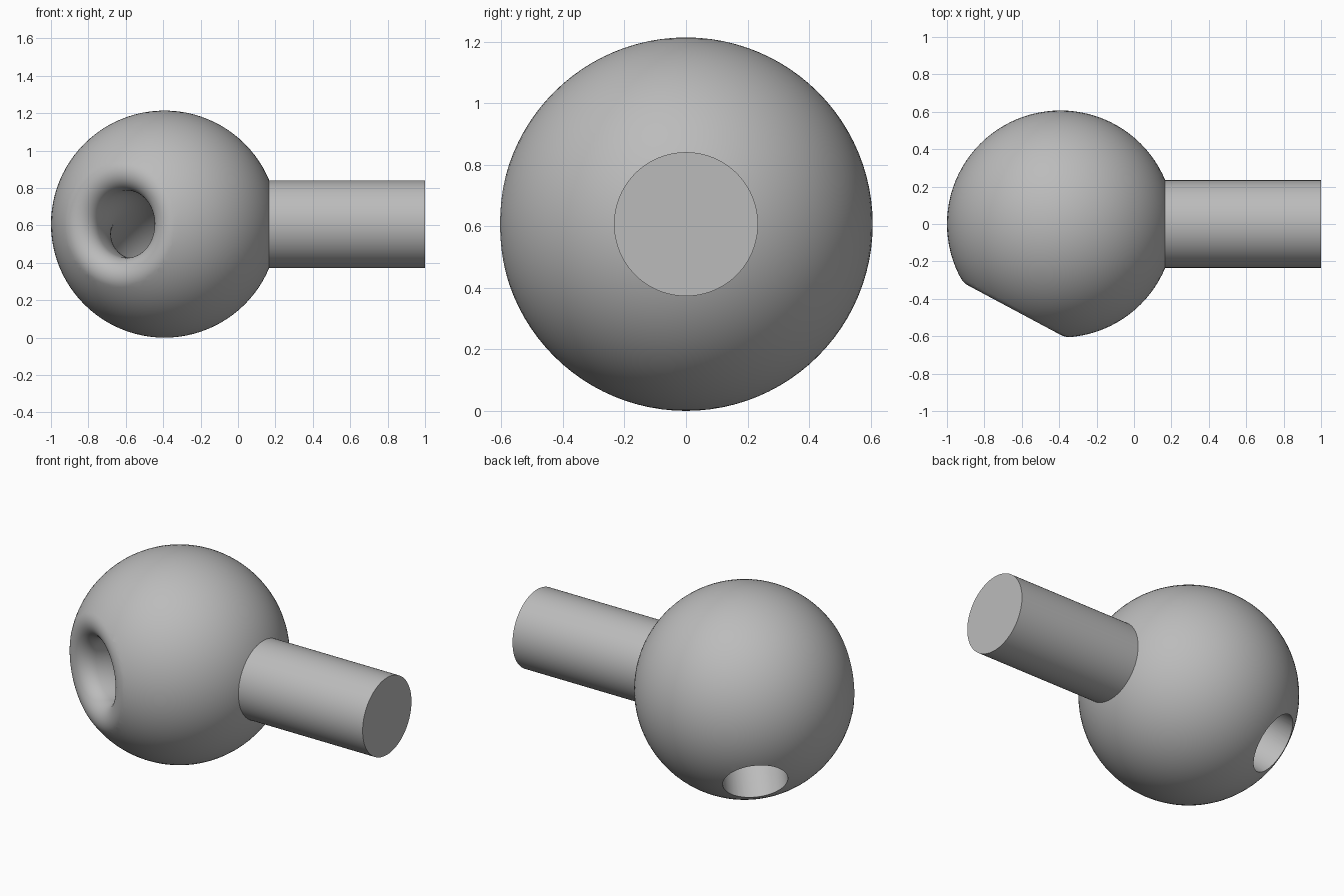
import bpy, bmesh
from math import radians, pi, sin, cos
from mathutils import Vector, Matrix

if "Cube" in bpy.data.objects:
    bpy.data.objects.remove(bpy.data.objects["Cube"], do_unlink=True)

R = 0.607                                  # ball radius
CENTRE = Vector((-0.393, 0, R))
FRONT = Vector((-0.47, -0.88, 0)).normalized()       # axis of the filleted hole
REAR = Vector((-0.545, 0.60, -0.59)).normalized()    # axis of the sharp-edged hole
HOLE, FILLET = 0.18, 0.10

grey = bpy.data.materials.new("grey")
grey.use_nodes = True
grey.diffuse_color = (0.5, 0.5, 0.5, 1)
grey.node_tree.nodes["Principled BSDF"].inputs["Base Color"].default_value = (0.5, 0.5, 0.5, 1)


def make_object(name, bm):
    mesh = bpy.data.meshes.new(name)
    bmesh.ops.recalc_face_normals(bm, faces=bm.faces)
    bm.to_mesh(mesh)
    bm.free()
    mesh.materials.append(grey)
    obj = bpy.data.objects.new(name, mesh)
    bpy.context.collection.objects.link(obj)
    return obj


def smooth(obj):
    bpy.ops.object.select_all(action='DESELECT')
    obj.select_set(True)
    bpy.context.view_layer.objects.active = obj
    bpy.ops.object.shade_smooth_by_angle(angle=radians(30))


def sweep(name, stations, sides=64):
    """Closed tube through (point, direction, radius) stations."""
    bm = bmesh.new()
    rings = []
    last = stations[0][1]
    across = last.orthogonal().normalized()
    for point, direction, radius in stations:
        across = last.rotation_difference(direction) @ across
        last = direction
        other = direction.cross(across)
        rings.append([bm.verts.new(point + radius * (cos(a) * across + sin(a) * other))
                      for a in (2 * pi * i / sides for i in range(sides))])
    for a, b in zip(rings, rings[1:]):
        for i in range(sides):
            j = (i + 1) % sides
            bm.faces.new((a[i], a[j], b[j], b[i]))
    bm.faces.new(rings[0])
    bm.faces.new(rings[-1])
    return make_object(name, bm)


# Tunnel cutter: flared mouth, smooth bend, plain exit
seat = HOLE + FILLET
depth = ((R - FILLET) ** 2 - seat ** 2) ** 0.5
stations = [(CENTRE + FRONT * (R + 0.1), -FRONT, 0.5)]
for i in range(15):
    a = radians(58 + (180 - 58) * i / 14)
    stations.append((CENTRE + FRONT * (depth + FILLET * sin(a)), -FRONT,
                     seat + FILLET * cos(a)))
start, end = FRONT * depth, REAR * depth
for i in range(1, 21):
    t = i / 20
    point = start * (1 - t) ** 2 + end * t ** 2
    heading = (end * t - start * (1 - t)).normalized()
    stations.append((CENTRE + point, heading, HOLE))
stations.append((CENTRE + REAR * (R + 0.1), REAR, HOLE))
cutter = sweep("tunnel_cutter", stations)

# Ball, with the tunnel cut through it
bm = bmesh.new()
bmesh.ops.create_uvsphere(bm, u_segments=96, v_segments=48, radius=R,
                          matrix=Matrix.Translation(CENTRE))
ball = make_object("ball", bm)
cut = ball.modifiers.new("tunnel", 'BOOLEAN')
cut.operation = 'DIFFERENCE'
cut.solver = 'EXACT'
cut.object = cutter
bpy.context.view_layer.objects.active = ball
bpy.ops.object.modifier_apply(modifier=cut.name)
bpy.data.objects.remove(cutter, do_unlink=True)
smooth(ball)

# Shaft, rooted inside the ball
axis = Vector((1, 0, 0))
shaft = sweep("shaft", [(Vector((0.11, 0, R)), axis, 0.234),
                        (Vector((1, 0, R)), axis, 0.234)], 96)
smooth(shaft)
